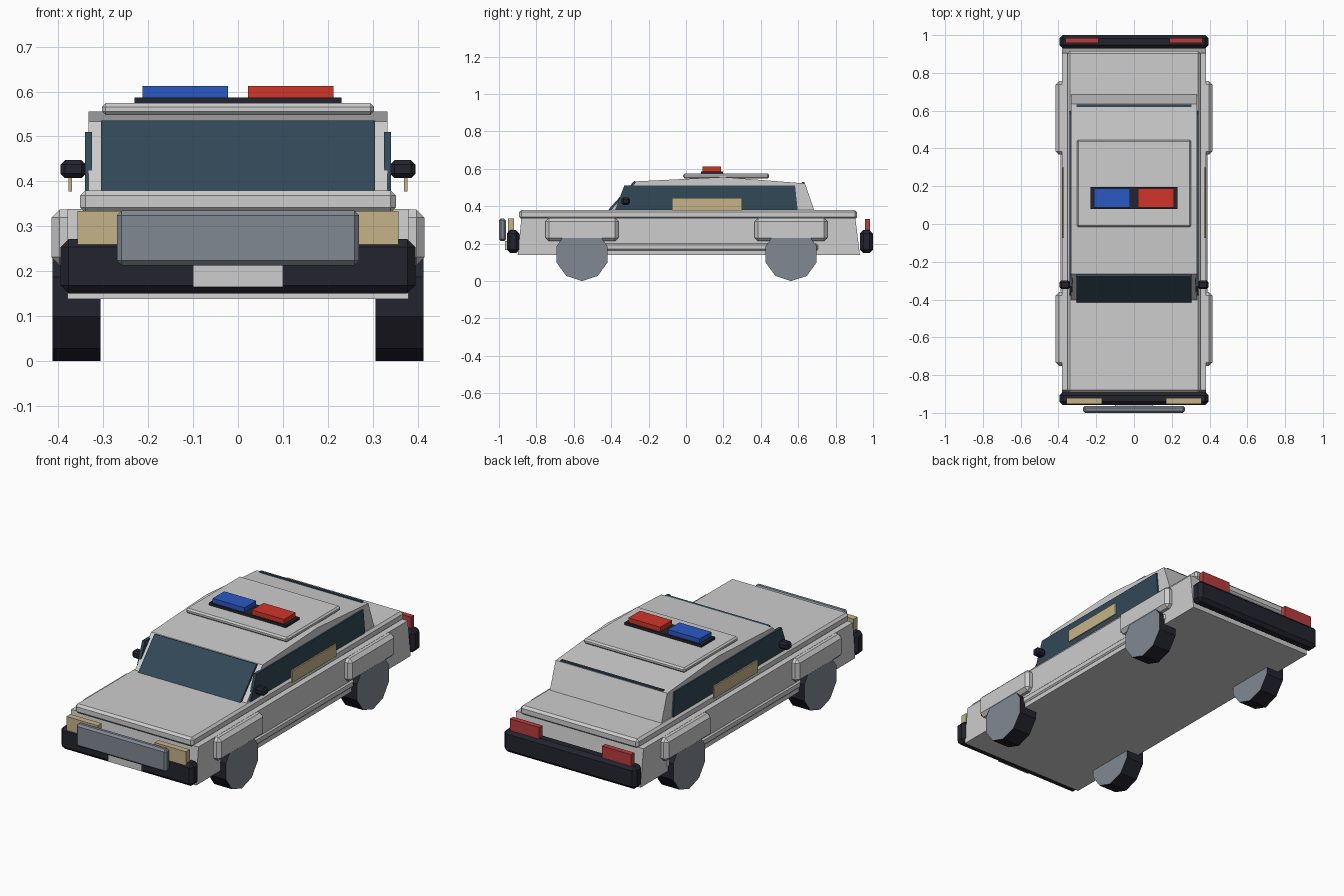
import bpy
import bmesh
import math

if "Cube" in bpy.data.objects:
    bpy.data.objects.remove(bpy.data.objects["Cube"], do_unlink=True)


def material(name, r, g, b):
    m = bpy.data.materials.new(name)
    m.use_nodes = True
    m.diffuse_color = (r, g, b, 1)
    m.node_tree.nodes["Principled BSDF"].inputs["Base Color"].default_value = (r, g, b, 1)
    return m


PAINT = material("pale grey paint", 0.61, 0.61, 0.61)
BLACK = material("blue black rubber", 0.017, 0.017, 0.028)
GLASS = material("dark teal glass", 0.031, 0.065, 0.095)
STEEL = material("steel grey", 0.22, 0.25, 0.29)
TAN = material("warm tan", 0.56, 0.45, 0.25)
RED = material("bright red", 0.64, 0.035, 0.022)
BLUE = material("bright blue", 0.024, 0.10, 0.55)
TAIL = material("tail light red", 0.48, 0.045, 0.045)


def finish(name, bm, mats, bevel=0):
    bmesh.ops.recalc_face_normals(bm, faces=bm.faces)
    mesh = bpy.data.meshes.new(name)
    bm.to_mesh(mesh)
    bm.free()
    for m in mats:
        mesh.materials.append(m)
    obj = bpy.data.objects.new(name, mesh)
    bpy.context.collection.objects.link(obj)
    if bevel:
        mod = obj.modifiers.new("chamfer", "BEVEL")
        mod.width = bevel
        mod.segments = 1
    return obj


def prism(name, profile, x0, x1, mats, bevel=0, cap_slot=0):
    """Extrude a (y, z) profile across x; end caps may use another material."""
    bm = bmesh.new()
    a = [bm.verts.new((x0, y, z)) for y, z in profile]
    b = [bm.verts.new((x1, y, z)) for y, z in profile]
    for ring in (a, b):
        bm.faces.new(ring).material_index = cap_slot
    n = len(profile)
    for i in range(n):
        j = (i + 1) % n
        bm.faces.new((a[i], a[j], b[j], b[i]))
    return finish(name, bm, mats, bevel)


def box(name, x, y, z, mat, bevel=0):
    profile = [(y[0], z[0]), (y[1], z[0]), (y[1], z[1]), (y[0], z[1])]
    return prism(name, profile, x[0], x[1], [mat], bevel)


# Body shell
prism("lower_body", [(-0.9, 0.138), (0.93, 0.138), (0.905, 0.338), (-0.88, 0.338)],
      -0.38, 0.38, [PAINT])
box("hood_and_trunk_deck", (-0.352, 0.352), (-0.892, 0.915), (0.33, 0.38), PAINT, 0.012)
prism("cabin", [(-0.42, 0.36), (-0.265, 0.533), (0.2, 0.556), (0.636, 0.522), (0.692, 0.36)],
      -0.333, 0.333, [PAINT])

# Windows
prism("windshield", [(-0.41, 0.365), (-0.418, 0.378), (-0.277, 0.535), (-0.265, 0.53)],
      -0.305, 0.305, [GLASS])
box("rear_window", (-0.305, 0.305), (0.62, 0.633), (0.4, 0.53), GLASS)

# Roof plate and light bar
box("roof_plate", (-0.303, 0.303), (-0.015, 0.445), (0.548, 0.574), PAINT, 0.008)
box("light_bar_base", (-0.23, 0.23), (0.08, 0.197), (0.573, 0.587), BLACK)
box("right_beacon", (-0.213, -0.022), (0.088, 0.187), (0.585, 0.612), BLUE)
box("left_beacon", (0.022, 0.213), (0.088, 0.187), (0.585, 0.612), RED)

# Bumpers, push bar and front plate
box("front_bumper", (-0.395, 0.395), (-0.958, -0.89), (0.15, 0.272), BLACK, 0.018)
box("rear_bumper", (-0.395, 0.395), (0.93, 1.0), (0.15, 0.272), BLACK, 0.018)
box("push_bar", (-0.27, 0.27), (-1.0, -0.963), (0.213, 0.335), STEEL, 0.011)
box("front_plate", (-0.1, 0.1), (-0.967, -0.958), (0.165, 0.215), PAINT)

# Parts repeated on both sides
wheel_r = 0.143
for side, s in (("left", 1), ("right", -1)):
    def span(inner, outer):
        return tuple(sorted((s * inner, s * outer)))

    prism(side + "_side_window", [(-0.39, 0.352), (0.6, 0.352), (0.583, 0.51), (-0.33, 0.51)],
          *span(0.325, 0.341), [GLASS])
    box(side + "_door_panel", span(0.37, 0.378), (-0.075, 0.3), (0.377, 0.443), TAN)
    box(side + "_mirror", span(0.338, 0.395), (-0.345, -0.3), (0.407, 0.447), BLACK, 0.01)
    box(side + "_rocker_trim", span(0.37, 0.388), (-0.45, 0.705), (0.163, 0.2), PAINT, 0.007)
    box(side + "_headlight", span(0.17, 0.357), (-0.953, -0.92), (0.24, 0.334), TAN)
    box(side + "_tail_light", span(0.187, 0.362), (0.957, 0.985), (0.24, 0.332), TAIL)

    for end, y in (("front", -0.556), ("rear", 0.562)):
        box(f"{end}_{side}_fender", span(0.362, 0.415), (y - 0.195, y + 0.195),
            (0.213, 0.337), PAINT, 0.018)
        ring = []
        for i in range(10):
            t = math.tau * i / 10 - math.pi / 2
            ring.append((y + wheel_r * math.cos(t), wheel_r + wheel_r * math.sin(t)))
        prism(f"{end}_{side}_wheel", ring, *span(0.306, 0.413), [BLACK, STEEL], cap_slot=1)
